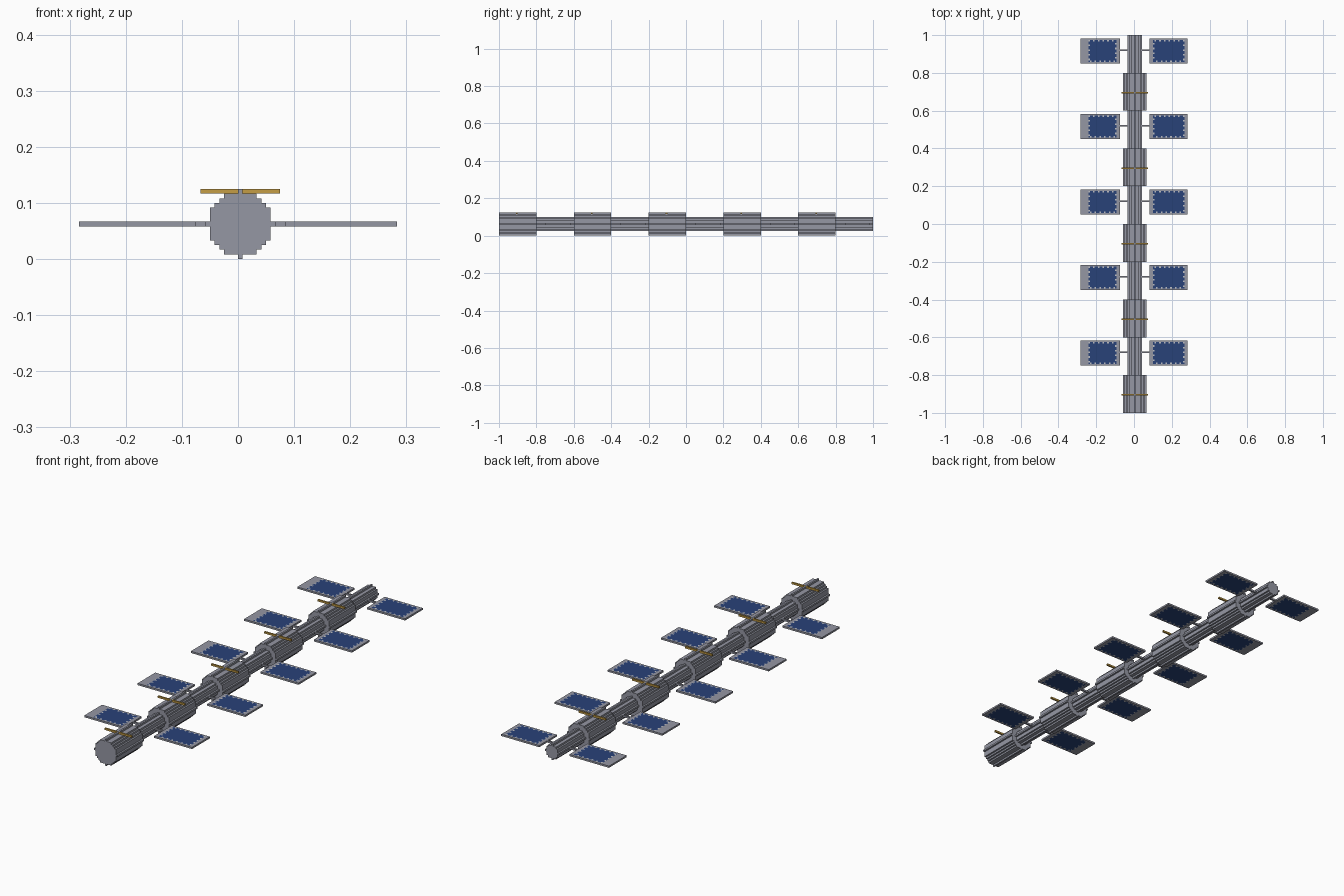
import bpy, bmesh, math

cube = bpy.data.objects.get("Cube")
if cube:
    bpy.data.objects.remove(cube, do_unlink=True)

U = 1 / 120            # size of one block
CX = U / 2             # hull axis
CZ = 7.5 * U
SEGMENT = 48           # blocks per repeating segment


def material(name, color):
    m = bpy.data.materials.new(name)
    m.use_nodes = True
    m.diffuse_color = (*color, 1)
    m.node_tree.nodes["Principled BSDF"].inputs["Base Color"].default_value = (*color, 1)
    return m


HULL = material("hull grey", (0.30, 0.31, 0.37))
BLUE = material("solar blue", (0.022, 0.054, 0.19))
GOLD = material("antenna gold", (0.56, 0.34, 0.06))
LIGHT = material("light grey", (0.52, 0.53, 0.56))


def finish(name, bm, *mats):
    bmesh.ops.recalc_face_normals(bm, faces=bm.faces)
    mesh = bpy.data.meshes.new(name)
    bm.to_mesh(mesh)
    bm.free()
    for m in mats:
        mesh.materials.append(m)
    obj = bpy.data.objects.new(name, mesh)
    bpy.context.collection.objects.link(obj)
    return obj


def stepped_tube(name, radius, y0, y1):
    """Stepped disc outline extruded along y."""
    right, last = [], None
    for row in range(-radius, radius + 1):
        half = math.isqrt(radius * radius - row * row) + 0.5
        if half != last:
            if last is not None:
                right.append((last, row - 0.5))
            right.append((half, row - 0.5))
        last = half
    right.append((last, radius + 0.5))
    outline = right + [(-x, z) for x, z in reversed(right)]
    bm = bmesh.new()
    face = bm.faces.new([bm.verts.new((CX + x * U, y0, CZ + z * U)) for x, z in outline])
    ext = bmesh.ops.extrude_face_region(bm, geom=[face], use_keep_orig=True)
    moved = [v for v in ext["geom"] if isinstance(v, bmesh.types.BMVert)]
    bmesh.ops.translate(bm, verts=moved, vec=(0, y1 - y0, 0))
    return finish(name, bm, HULL)


def box(name, lo, hi, mat):
    bm = bmesh.new()
    bmesh.ops.create_cube(bm, size=1)
    for v in bm.verts:
        v.co = [a + (c + 0.5) * (b - a) for a, b, c in zip(lo, hi, v.co)]
    return finish(name, bm, mat)


def panel(name, i0, i1, blue0, blue1, y0):
    """Solar panel: grid of blocks, blue inside a grey frame with light dots."""
    nx, ny = i1 - i0, 16
    bm = bmesh.new()
    grid = [[bm.verts.new(((i0 + i) * U, y0 + j * U, CZ - U / 2)) for j in range(ny + 1)]
            for i in range(nx + 1)]
    for i in range(nx):
        for j in range(ny):
            f = bm.faces.new((grid[i][j], grid[i + 1][j], grid[i + 1][j + 1], grid[i][j + 1]))
            x = i0 + i
            if blue0 <= x < blue1 and 1 <= j < ny - 1:
                rim = x in (blue0, blue1 - 1) or j in (1, ny - 2)
                f.material_index = 2 if rim and (x + j) % 3 == 0 else 1
    ext = bmesh.ops.extrude_face_region(bm, geom=list(bm.faces), use_keep_orig=True)
    moved = [v for v in ext["geom"] if isinstance(v, bmesh.types.BMVert)]
    bmesh.ops.translate(bm, verts=moved, vec=(0, 0, U))
    # outer rim keeps the frame colour
    bm.normal_update()
    for f in bm.faces:
        if abs(f.normal.z) < 0.5:
            f.material_index = 0
    return finish(name, bm, HULL, BLUE, LIGHT)


for s in range(5):
    y = -1 + s * SEGMENT * U
    n = s + 1
    # hull: wide module followed by a narrow connector
    stepped_tube(f"wide_module_{n}", 7, y, y + 24 * U)
    stepped_tube(f"narrow_connector_{n}", 4, y + 24 * U, y + 48 * U)
    # two antenna halves either side of the top ridge
    ya = y + 11 * U
    for side, a, b in (("right", -8, 0), ("left", 1, 9)):
        box(f"antenna_{side}_{n}", (a * U, ya, 14 * U), (b * U, ya + U, 15 * U), GOLD)
    # panel struts
    ys = y + 38 * U
    for side, a, b in (("right", -9, -4), ("left", 5, 10)):
        box(f"panel_strut_{side}_{n}", (a * U, ys, 7 * U), (b * U, ys + U, 8 * U), HULL)
    # solar panels
    panel(f"solar_panel_right_{n}", -34, -9, -29, -11, y + 30 * U)
    panel(f"solar_panel_left_{n}", 10, 34, 12, 32, y + 30 * U)
